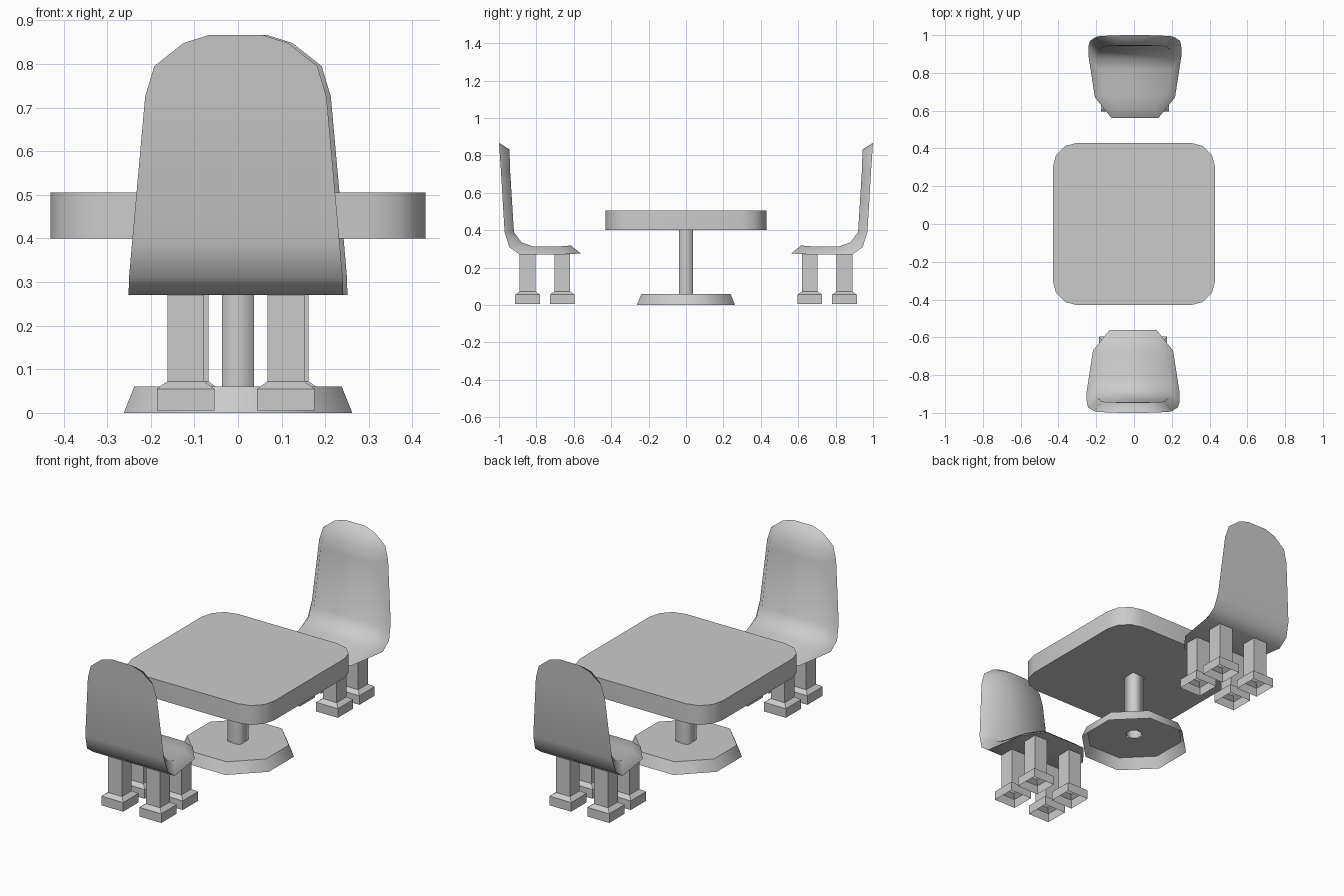
import bpy, bmesh, math
from mathutils import Matrix

cube = bpy.data.objects.get("Cube")
if cube:
    bpy.data.objects.remove(cube, do_unlink=True)

grey = bpy.data.materials.new("light_grey")
grey.use_nodes = True
tone = (0.6, 0.6, 0.6, 1)
grey.diffuse_color = tone
grey.node_tree.nodes["Principled BSDF"].inputs["Base Color"].default_value = tone


def loft(name, rings, cap_start=True, cap_end=True, smooth=None, turn=0):
    """Skin a list of equal-sized point rings, shading smooth below an angle."""
    bm = bmesh.new()
    loops = [[bm.verts.new(p) for p in ring] for ring in rings]
    n = len(loops[0])
    for a, b in zip(loops, loops[1:]):
        for i in range(n):
            j = (i + 1) % n
            bm.faces.new((a[i], a[j], b[j], b[i]))
    if cap_start:
        bm.faces.new(loops[0][::-1])
    if cap_end:
        bm.faces.new(loops[-1])
    bmesh.ops.recalc_face_normals(bm, faces=bm.faces)
    bmesh.ops.rotate(bm, verts=bm.verts, matrix=Matrix.Rotation(turn, 3, "Z"))
    mesh = bpy.data.meshes.new(name)
    bm.to_mesh(mesh)
    bm.free()
    mesh.materials.append(grey)
    obj = bpy.data.objects.new(name, mesh)
    bpy.context.collection.objects.link(obj)
    if smooth:
        bpy.ops.object.select_all(action="DESELECT")
        obj.select_set(True)
        bpy.context.view_layer.objects.active = obj
        bpy.ops.object.shade_smooth_by_angle(angle=math.radians(smooth))
    return obj


def polygon(sides, apothem, z, cx=0, cy=0):
    """Regular polygon with flat sides towards the axes."""
    r = apothem / math.cos(math.pi / sides)
    turns = [(i + 0.5) * math.tau / sides for i in range(sides)]
    return [(cx + r * math.cos(t), cy + r * math.sin(t), z) for t in turns]


def rounded_square(half, radius, z, steps=3):
    points = []
    for quarter in range(4):
        mid = math.pi / 4 + quarter * math.pi / 2
        cx = math.copysign(half - radius, math.cos(mid))
        cy = math.copysign(half - radius, math.sin(mid))
        for s in range(steps + 1):
            t = (quarter + s / steps) * math.pi / 2
            points.append((cx + radius * math.cos(t), cy + radius * math.sin(t), z))
    return points


# Table: rounded top, square pole, hollow octagonal foot
loft("table_top", [rounded_square(0.43, 0.13, z) for z in (0.4, 0.505)], smooth=40)
loft("table_pole", [polygon(4, 0.037, z) for z in (0.06, 0.4)], False, False, smooth=100)
base_top = [polygon(8, 0.238, 0.06), polygon(8, 0.04, 0.06)]
loft("table_base", [polygon(8, 0.262, 0)] + base_top, False, False, smooth=50)

# Shell stations from back top to seat tip: (y, z, half width)
OUTER = [(-1.0, 0.867, 0.06), (-0.998, 0.848, 0.12), (-0.995, 0.795, 0.187),
         (-0.99, 0.725, 0.208), (-0.97, 0.39, 0.238), (-0.945, 0.31, 0.245),
         (-0.89, 0.27, 0.246), (-0.67, 0.27, 0.212), (-0.562, 0.275, 0.125)]
INNER = [(-0.945, 0.832, 0.05), (-0.944, 0.82, 0.095), (-0.942, 0.775, 0.145),
         (-0.94, 0.71, 0.165), (-0.92, 0.39, 0.19), (-0.88, 0.335, 0.197),
         (-0.82, 0.314, 0.197), (-0.69, 0.312, 0.165), (-0.615, 0.318, 0.1)]
SHIFT = -0.005

# Two chairs facing each other across the table
for side, turn in (("front", 0), ("back", math.pi)):
    shell = [[(SHIFT - wo, yo, zo), (SHIFT + wo, yo, zo),
              (SHIFT + wi, yi, zi), (SHIFT - wi, yi, zi)]
             for (yo, zo, wo), (yi, zi, wi) in zip(OUTER, INNER)]
    loft(side + "_chair_shell", shell, smooth=58, turn=turn)

    # Legs with flared, hollow feet
    for sx in (-1, 1):
        for depth, y in (("rear", -0.847), ("fore", -0.662)):
            x = SHIFT + sx * 0.115
            profile = [(0.066, 0.005), (0.066, 0.055), (0.042, 0.072), (0.042, 0.272)]
            rings = [polygon(4, w, z, x, y) for w, z in profile]
            hand = "left" if sx > 0 else "right"
            loft(f"{side}_chair_{depth}_{hand}_leg", rings, False, False, turn=turn)
